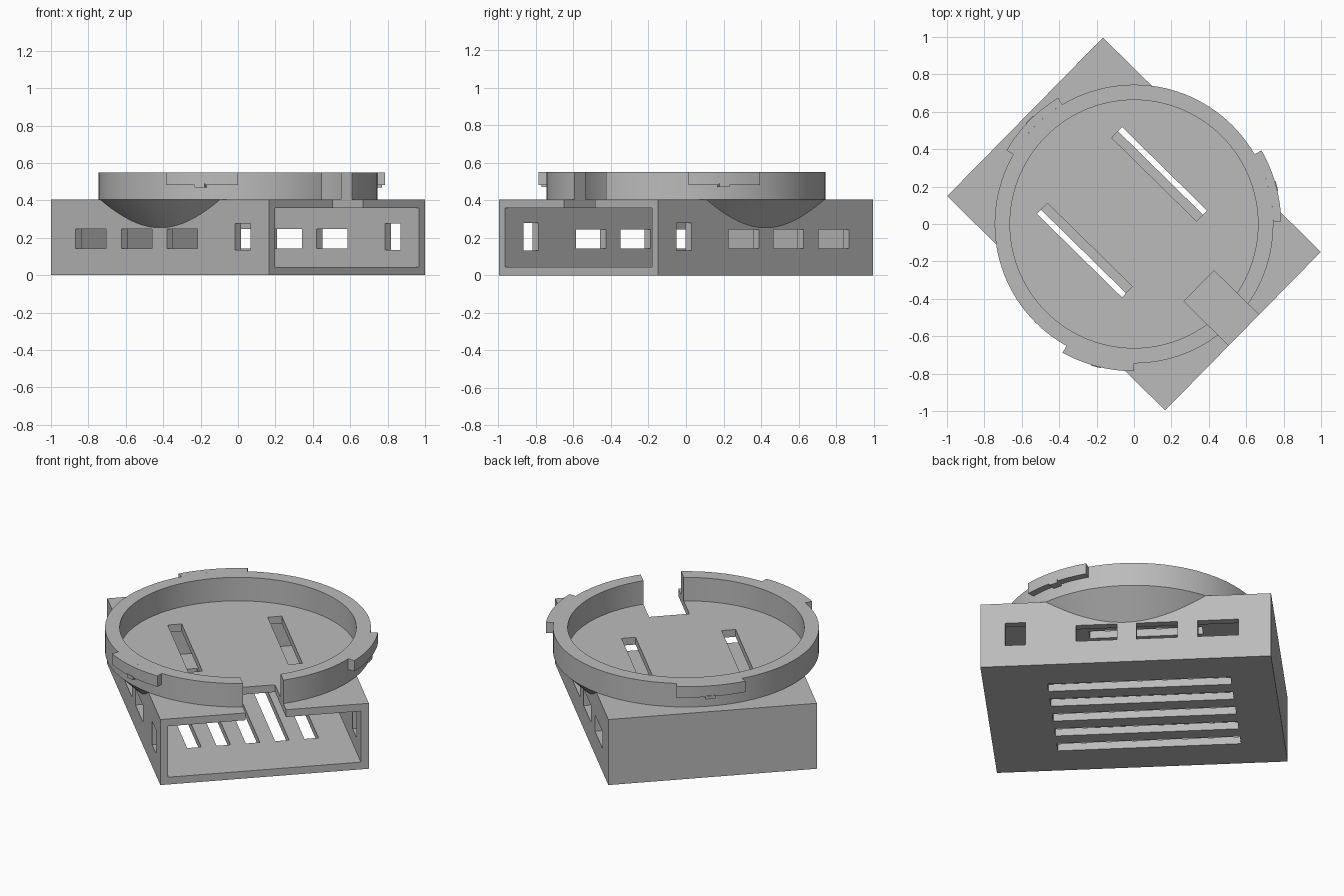
import bpy, bmesh
from math import radians, cos, sin

cube = bpy.data.objects.get("Cube")
if cube:
    bpy.data.objects.remove(cube)

TURN = radians(-44.5)            # the case stands diagonally
LENGTH, WIDTH, HEIGHT, WALL = 0.817, 0.594, 0.405, 0.045
RING_IN, RING_OUT, RIM, TAB_OUT = 0.663, 0.745, 0.55, 0.787

grey = bpy.data.materials.new("grey plastic")
grey.use_nodes = True
colour = (0.5, 0.5, 0.5, 1)
grey.diffuse_color = colour
grey.node_tree.nodes["Principled BSDF"].inputs["Base Color"].default_value = colour


def finish(name, bm, turn=0):
    bmesh.ops.recalc_face_normals(bm, faces=bm.faces)
    mesh = bpy.data.meshes.new(name)
    bm.to_mesh(mesh)
    bm.free()
    mesh.materials.append(grey)
    ob = bpy.data.objects.new(name, mesh)
    ob.rotation_euler.z = turn
    bpy.context.collection.objects.link(ob)
    return ob


def block(name, u, v, z):
    """Box given by its ranges along the case, across it and in height."""
    bm = bmesh.new()
    bmesh.ops.create_cube(bm, size=1)
    for p in bm.verts:
        p.co = [(a + b) / 2 + c * (b - a) for (a, b), c in zip((u, v, z), p.co)]
    return finish(name, bm, TURN)


def arc(name, profile, start, end, step=3):
    """Sweep an (r, z) profile about z; closes itself on a full turn."""
    bm = bmesh.new()
    full = end - start == 360
    count = max(2, round((end - start) / step))
    rows = []
    for i in range(count if full else count + 1):
        t = radians(start + (end - start) * i / count)
        rows.append([bm.verts.new((r * cos(t), r * sin(t), z)) for r, z in profile])
    pairs = list(zip(rows, rows[1:]))
    if full:
        pairs.append((rows[-1], rows[0]))
    else:
        bm.faces.new(rows[0])
        bm.faces.new(rows[-1])
    n = len(profile)
    for a, b in pairs:
        for k in range(n):
            bm.faces.new((a[k], a[(k + 1) % n], b[(k + 1) % n], b[k]))
    return finish(name, bm)


def combine(target, tool, operation="DIFFERENCE", keep=False):
    mod = target.modifiers.new("cut", "BOOLEAN")
    mod.operation, mod.solver, mod.object = operation, "EXACT", tool
    bpy.context.view_layer.objects.active = target
    bpy.ops.object.modifier_apply(modifier=mod.name)
    if not keep:
        bpy.data.objects.remove(tool)


def rect(r0, r1, z0, z1):
    return [(r0, z0), (r1, z0), (r1, z1), (r0, z1)]


# Case with conical supports under the overhanging ring
case = block("case", (-LENGTH, LENGTH), (-WIDTH, WIDTH), (0, HEIGHT))
bm = bmesh.new()
drop = 0.19
bmesh.ops.create_cone(bm, cap_ends=True, segments=120, radius1=RING_OUT - drop,
                      radius2=RING_OUT, depth=drop)
bmesh.ops.translate(bm, verts=bm.verts, vec=(0, 0, HEIGHT - drop / 2))
combine(case, finish("support_cone", bm), "UNION")

# Cavity, open at one end
combine(case, block("cavity", (-LENGTH + WALL, 1), (-WIDTH + WALL, WIDTH - WALL),
                    (WALL, HEIGHT - WALL)))

# Windows through both side walls: centre, half length, height range
for u, half, z in [(-0.52, 0.115, (0.144, 0.246)), (-0.175, 0.115, (0.144, 0.246)),
                   (0.165, 0.115, (0.144, 0.246)), (0.62, 0.057, (0.134, 0.278))]:
    combine(case, block("window", (u - half, u + half), (-1, 1), z))

# Slots in the lid and in the floor
for v in (-0.285, 0.285):
    combine(case, block("lid_slot", (-0.408, 0.228), (v - 0.04, v + 0.04), (0.3, 0.5)))
for i in range(-2, 3):
    v = 0.167 * i
    combine(case, block("floor_slot", (-0.572, 0.457), (v - 0.04, v + 0.04), (-0.1, 0.1)))

# Ring, with the cable notch shared by ring and lid
ring = arc("ring", rect(RING_IN, RING_OUT, HEIGHT, RIM), 0, 360)
notch = block("notch", (0.48, 0.9), (-0.108, 0.122), (0.3, 0.6))
combine(case, notch, keep=True)
combine(ring, notch)

# Three locking tabs with a small nub under each
parts = [case, ring]
for i, start in enumerate((0, 120, 240), 1):
    parts.append(arc(f"tab_{i}", rect(RING_OUT, TAB_OUT, 0.483, RIM), start + 1, start + 30))
    parts.append(arc(f"tab_nub_{i}", rect(RING_OUT, TAB_OUT + 0.004, 0.47, 0.49),
                     start + 13, start + 17, 2))

bpy.ops.object.select_all(action="DESELECT")
for ob in parts:
    ob.select_set(True)
bpy.context.view_layer.objects.active = case
bpy.ops.object.shade_smooth_by_angle(angle=radians(30))
